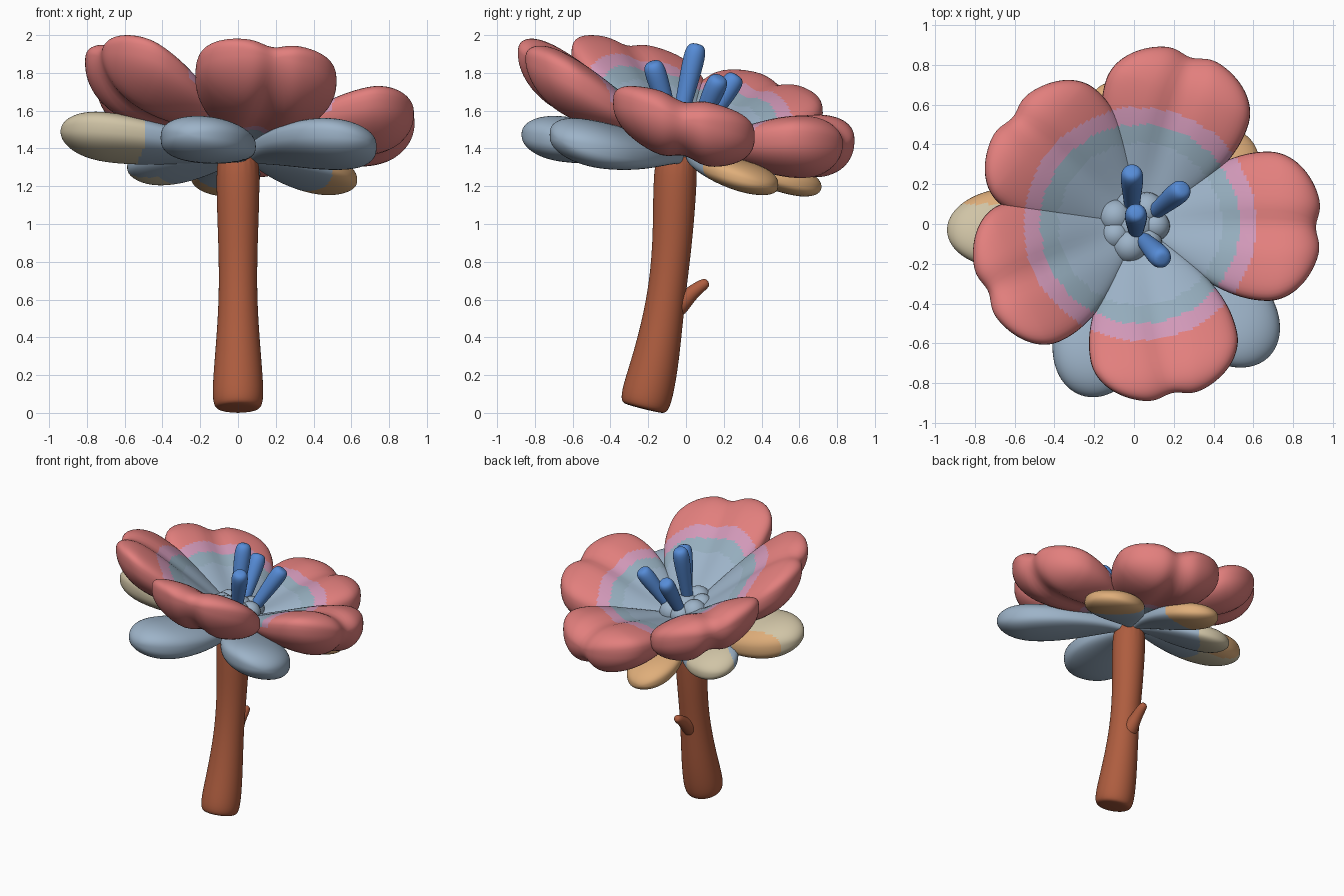
import bpy, bmesh, math
from mathutils import Vector

if "Cube" in bpy.data.objects:
    bpy.data.objects.remove(bpy.data.objects["Cube"])


def mat(name, rgb):
    m = bpy.data.materials.new(name)
    lin = [((c / 255 + 0.055) / 1.055) ** 2.4 for c in rgb]
    m.diffuse_color = (*lin, 1)
    m.use_nodes = True
    m.node_tree.nodes["Principled BSDF"].inputs["Base Color"].default_value = m.diffuse_color
    return m


RED = mat("coral_red", (226, 127, 125))
BLUE = mat("grey_blue", (157, 179, 200))
TEAL = mat("grey_teal", (149, 173, 189))
PINK = mat("mauve_pink", (209, 152, 184))
TAN = mat("tan_orange", (223, 174, 122))
BEIGE = mat("beige", (208, 196, 166))
BROWN = mat("bark_brown", (174, 93, 63))
STAMEN = mat("bright_blue", (86, 140, 215))

TILT = (-0.09, -0.24)   # the flower head leans: height change per unit x and y
CX = 0.03               # flower centre in x


def finish(bm, name, mats):
    bmesh.ops.recalc_face_normals(bm, faces=bm.faces[:])
    for f in bm.faces:
        f.smooth = True
    me = bpy.data.meshes.new(name)
    bm.to_mesh(me)
    bm.free()
    ob = bpy.data.objects.new(name, me)
    bpy.context.collection.objects.link(ob)
    for m in mats:
        me.materials.append(m)
    return ob


def skin(bm, rings):
    for a, b in zip(rings, rings[1:]):
        n = len(a)
        for i in range(n):
            bm.faces.new((a[i], a[(i + 1) % n], b[(i + 1) % n], b[i]))
    bm.faces.new(rings[0])
    bm.faces.new(rings[-1])


def tube(name, pts, radii, material, n=14):
    """Round limb along a path, smoothed by subdivision."""
    bm = bmesh.new()
    pts = [Vector(p) for p in pts]
    rings = []
    for i, p in enumerate(pts):
        t = (pts[min(i + 1, len(pts) - 1)] - pts[max(i - 1, 0)]).normalized()
        u = Vector((1, 0, 0))
        u = (u - t * u.dot(t)).normalized()
        w = t.cross(u)
        rings.append([bm.verts.new(p + radii[i] * (u * math.cos(k * math.tau / n) + w * math.sin(k * math.tau / n)))
                      for k in range(n)])
    skin(bm, rings)
    ob = finish(bm, name, [material])
    ob.modifiers.new("smooth", "SUBSURF").levels = 2
    ob.modifiers["smooth"].render_levels = 2
    return ob


def blade(name, az, length, width, thick, z0, z1, mats, rule, peak=0.7, notch=0.0, cup=0.0,
          inner=0.4, belly=1.0, nu=84, nv=56):
    """Puffy petal: rings from base to tip, coloured by distance and side."""
    a = math.radians(az)
    d, l = (math.cos(a), math.sin(a)), (-math.sin(a), math.cos(a))
    roll = TILT[0] * l[0] + TILT[1] * l[1]
    bm = bmesh.new()
    rings = []
    for i in range(nu + 1):
        q = i / nu
        s = min(0.9999, 0.03 + 0.97 * math.sin(q * math.pi / 2) ** 1.1)
        if s < peak:
            w = math.sin(math.pi / 2 * s / peak) ** 0.95
        else:
            w = math.sqrt(1 - ((s - peak) / (1 - peak)) ** 2)
        b = min(1, s / 0.75)
        body = inner + (1 - inner) * b * b * (3 - 2 * b)
        h = body * max(0, 1 - (max(0, s - 0.74) / 0.26) ** 2.3) ** 0.5
        ring = []
        for k in range(nv):
            p = k / nv * math.tau
            v, up = math.cos(p), math.sin(p)
            lat = width * w * v
            dip = notch * math.exp(-(lat / 0.08) ** 2)
            r = length * s - dip * max(0, (s - 0.6) / 0.4)
            z = z0 + (z1 - z0) * s + roll * lat + cup * w * v * v * min(1, s * 1.3)
            half = thick * h * (1 - 0.3 * dip / 0.045) * (belly if up < 0 else 1)
            z += half * math.copysign(abs(up) ** 0.75, up)
            ring.append(bm.verts.new((CX + d[0] * r + l[0] * lat, d[1] * r + l[1] * lat, z)))
        rings.append(ring)
    skin(bm, rings)
    bm.faces.ensure_lookup_table()
    for idx, f in enumerate(bm.faces):
        c = f.calc_center_median()
        f.material_index = rule(math.hypot(c.x - CX, c.y), (idx % nv) < nv // 2, c)
    return finish(bm, name, mats)


# Petals: red rim, pink band, blue throat; the colour creeps in further below
def petal_rule(r, top, c):
    for i, lim in enumerate((0.41, 0.50, 0.585) if top else (0.32, 0.325, 0.40)):
        if r < lim:
            return i
    return 3


petals = [  # azimuth, length, tip height
    ("back", 73, 0.91, 1.42), ("right", -1, 0.92, 1.55), ("front", -79, 0.90, 1.88),
    ("left_front", -156, 0.87, 1.89), ("left_back", 140, 0.87, 1.66)]
for n, az, ln, z1 in petals:
    blade("petal_" + n, az, ln, 0.375, 0.16, 1.42, z1, [BLUE, TEAL, PINK, RED],
          petal_rule, notch=0.035, cup=0.05, inner=0.25, belly=1.2)


# Sepals: blue, some with tan or beige ends
def plain(r, top, c):
    return 0


def tipped(r, top, c):
    return 1 if r > 0.48 else 0


def mixed(r, top, c):
    if r < 0.56:
        return 0
    return 2 if c.y > 0.10 else 1


def far_side(r, top, c):
    return 1 if r > 0.48 and 0.5 * (c.x - CX) + 0.87 * c.y > -0.08 else 0


sepals = [
    ("left", 182, 0.97, 0.205, 1.49, mixed, [BLUE, BEIGE, TAN]),
    ("front_left", -109, 0.91, 0.235, 1.475, plain, [BLUE]),
    ("front_right", -46, 0.93, 0.235, 1.445, plain, [BLUE]),
    ("back_right", 36, 0.70, 0.205, 1.21, tipped, [BLUE, TAN]),
    ("back", 102, 0.73, 0.18, 1.20, tipped, [BLUE, TAN]),
    ("back_left", 150, 0.69, 0.18, 1.28, far_side, [BLUE, BEIGE])]
for n, az, ln, w, z1, rule, ms in sepals:
    blade("sepal_" + n, az, ln, w, 0.12 if z1 > 1.4 else 0.082, 1.37, z1, ms, rule, peak=0.66, inner=0.45)

# Bumpy hub in the throat
bm = bmesh.new()
bumps = [(0, 0, 0.13)] + [(0.105 * math.cos(i * math.tau / 7), 0.105 * math.sin(i * math.tau / 7),
                          0.076 + 0.012 * (i % 2)) for i in range(7)]
for x, y, r in bumps:
    res = bmesh.ops.create_uvsphere(bm, u_segments=20, v_segments=12, radius=r)
    z = (1.45 if r > 0.1 else 1.495) + TILT[0] * x + TILT[1] * y
    bmesh.ops.translate(bm, verts=res["verts"], vec=(x, y - 0.01, z))
finish(bm, "flower_hub", [BLUE])

# Stamens
stamens = [((0.01, -0.05, 1.48), (0.01, 0.06, 1.955)), ((-0.01, 0.06, 1.46), (-0.01, 0.27, 1.79)),
           ((0.08, 0.04, 1.46), (0.25, 0.18, 1.78)), ((0.03, -0.06, 1.48), (0.145, -0.18, 1.86))]
for i, (p, q) in enumerate(stamens):
    p, q = Vector(p), Vector(q)
    tube(f"stamen_{i + 1}", [p.lerp(q, t) for t in (0, 0.3, 0.65, 0.88, 0.97, 1.0)],
         [0.036, 0.044, 0.056, 0.060, 0.048, 0.024], STAMEN)

# Stem, leaning back and flared at the foot
tube("stem",
     [(0, -0.225, 0.020), (0, -0.222, 0.032), (0, -0.205, 0.1), (0, -0.155, 0.3), (0, -0.105, 0.6),
      (0, -0.07, 0.9), (0, -0.06, 1.2), (0, -0.045, 1.43)],
     [0.10, 0.128, 0.140, 0.124, 0.100, 0.105, 0.118, 0.112], BROWN, 20)

# Small twig on the back of the stem
tube("stem_twig", [(0, -0.09, 0.52), (0, -0.02, 0.585), (0, 0.03, 0.635), (0, 0.09, 0.68), (0, 0.12, 0.695)],
     [0.065, 0.055, 0.04, 0.034, 0.022], BROWN, 10)
